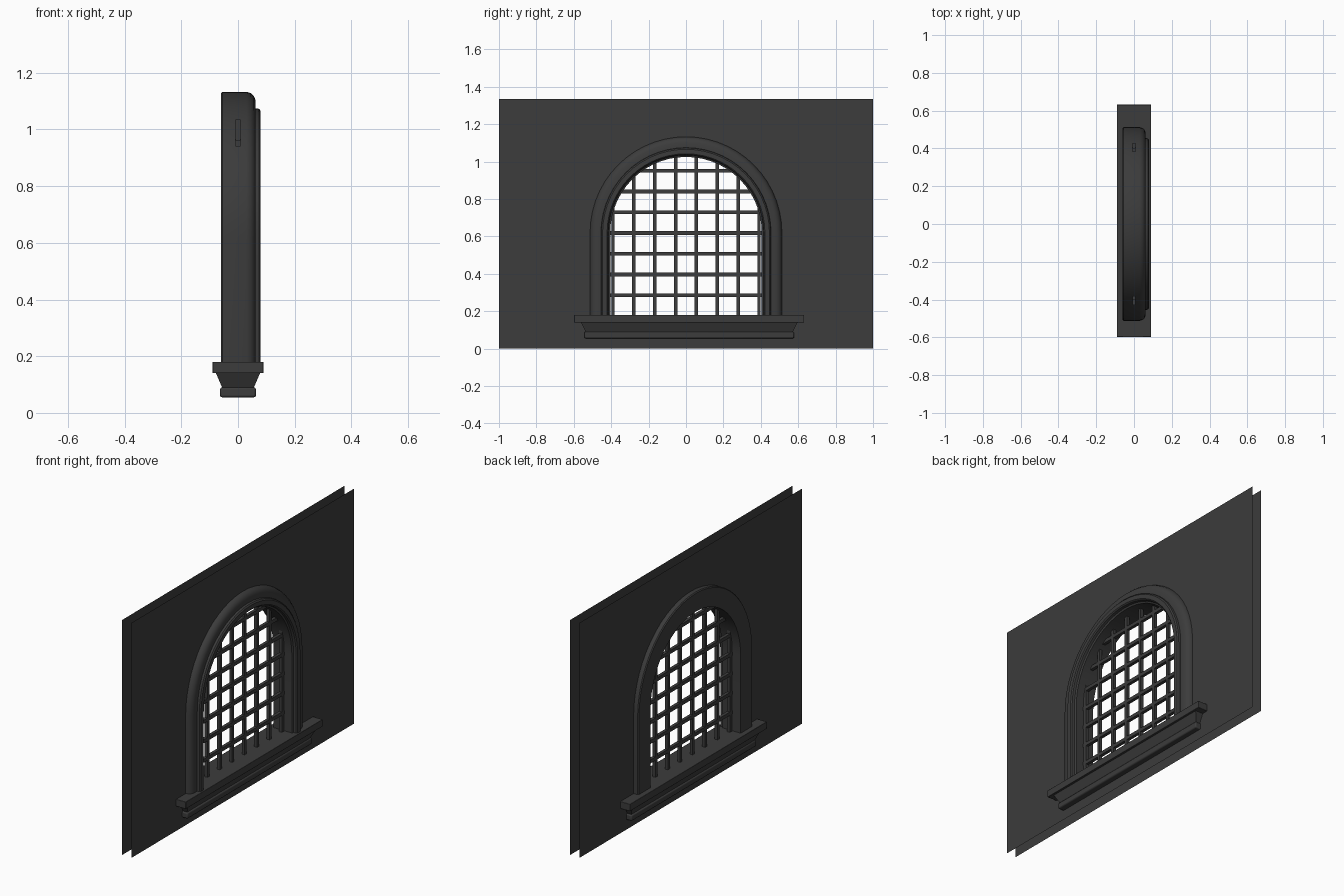
import bpy, bmesh
from math import sin, cos, pi

if "Cube" in bpy.data.objects:
    bpy.data.objects.remove(bpy.data.objects["Cube"])

SPRING, BASE, SEG = 0.62, 0.165, 28   # arch centre height, foot height, arch segments

mat = bpy.data.materials.new("dark_grey")
mat.diffuse_color = (0.045, 0.045, 0.045, 1)
mat.use_nodes = True
mat.node_tree.nodes["Principled BSDF"].inputs["Base Color"].default_value = mat.diffuse_color


def finish(name, bm, fix=True):
    if fix:
        bmesh.ops.recalc_face_normals(bm, faces=bm.faces)
    me = bpy.data.meshes.new(name)
    bm.to_mesh(me)
    bm.free()
    me.materials.append(mat)
    ob = bpy.data.objects.new(name, me)
    bpy.context.collection.objects.link(ob)
    return ob


def smooth(ob, angle):
    bpy.ops.object.select_all(action='DESELECT')
    ob.select_set(True)
    bpy.context.view_layer.objects.active = ob
    bpy.ops.object.shade_smooth_by_angle(angle=angle)


def arch(r, foot):
    """(y, z) points from the right foot over the arch to the left foot."""
    pts = [(r, foot)]
    pts += [(r * cos(pi * i / SEG), SPRING + r * sin(pi * i / SEG)) for i in range(SEG + 1)]
    return pts + [(-r, foot)]


def add_box(bm, c, s, top=1.0, top_y=None):
    """Box; its top face may be spread to make a flared block."""
    vs = bmesh.ops.create_cube(bm, size=1)['verts']
    for v in vs:
        up = v.co.z > 0
        sx = s[0] if not up else s[0] * top
        sy = s[1] if not (up and top_y) else top_y
        v.co = (c[0] + v.co.x * sx, c[1] + v.co.y * sy, c[2] + v.co.z * s[2])


# wall: two thin sheets with an arched opening, each made of two halves
for name, x in (("wall_front", 0.03), ("wall_back", -0.03)):
    bm = bmesh.new()
    half = arch(0.46, 0.12)[:SEG // 2 + 2]
    loop = [(0, 0), (1, 0), (1, 1.335), (0, 1.335)] + half[::-1] + [(0, 0.12)]
    for s in (1, -1):
        f = bm.faces.new([bm.verts.new((x, s * y, z)) for y, z in loop])
        f.normal_update()
        if f.normal.x * x < 0:
            f.normal_flip()
    bmesh.ops.remove_doubles(bm, verts=bm.verts, dist=1e-5)
    finish(name, bm, fix=False)


# arched mouldings: sweep a (radius, x) section over the arch
def sweep(name, section):
    bm = bmesh.new()
    rails = [[bm.verts.new((x, y, z)) for y, z in arch(r, BASE)] for r, x in section]
    n = len(section)
    for i in range(n):
        a, b = rails[i], rails[(i + 1) % n]
        for j in range(len(a) - 1):
            bm.faces.new((a[j], a[j + 1], b[j + 1], b[j]))
    bm.faces.new([r[0] for r in rails])
    bm.faces.new([r[-1] for r in rails])
    smooth(finish(name, bm), 0.6)


sweep("arch_frame", [(0.405, -0.06), (0.508, -0.06), (0.513, -0.055), (0.513, 0.03),
                     (0.508, 0.045), (0.498, 0.056), (0.483, 0.062), (0.455, 0.062),
                     (0.453, 0.074), (0.446, 0.08), (0.422, 0.08), (0.416, 0.074),
                     (0.414, 0.06), (0.405, 0.055)])

# window grille
bm = bmesh.new()
for i in range(8):
    add_box(bm, (0, (i - 3.5) * 0.1115, 0.6), (0.018, 0.018, 0.87))
finish("vertical_bars", bm)
bm = bmesh.new()
for i in range(7):
    add_box(bm, (0, 0, 0.286 + i * 0.1108), (0.018, 0.86, 0.02))
finish("horizontal_bars", bm)

# sill: top slab, flared neck and foot moulding
SY = 0.017
bm = bmesh.new()
add_box(bm, (0, SY, 0.16), (0.18, 1.23, 0.04))
slab = finish("sill_slab", bm)
bm = bmesh.new()
add_box(bm, (0, SY, 0.1145), (0.11, 1.105, 0.055), top=1.43, top_y=1.16)
finish("sill_neck", bm)
bm = bmesh.new()
add_box(bm, (0, SY, 0.0725), (0.127, 1.122, 0.035))
foot = finish("sill_foot", bm)
for ob, w in ((slab, 0.002), (foot, 0.007)):
    b = ob.modifiers.new("bevel", 'BEVEL')
    b.width, b.segments = w, 2
    smooth(ob, 0.6)
